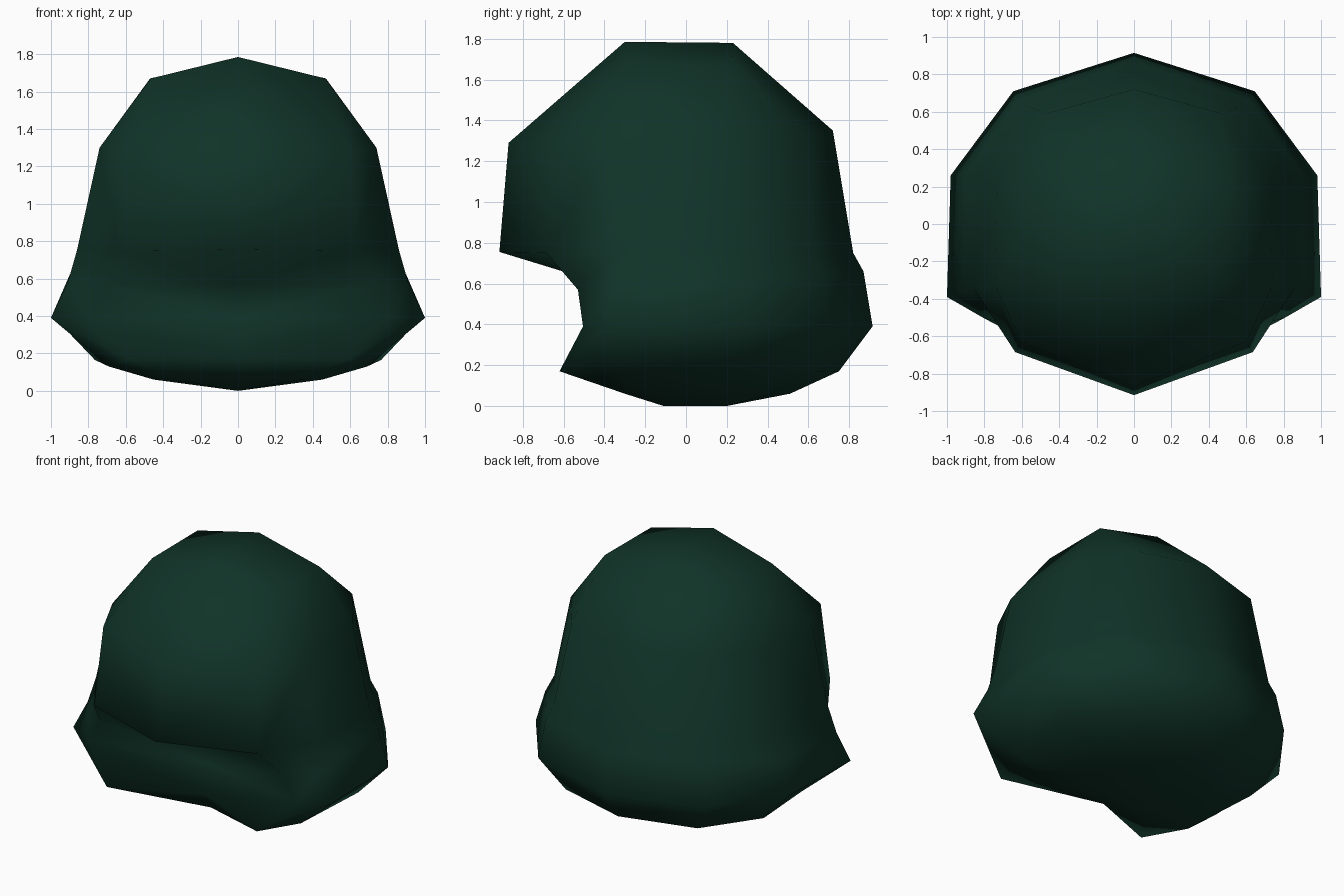
import bpy, bmesh

if "Cube" in bpy.data.objects:
    bpy.data.objects.remove(bpy.data.objects["Cube"])

# Half outlines of the shell, from the middle of the back round to the middle of the front
DOME = [
    [(0, .72, 1.35), (.47, .59, 1.34), (.73, .23, 1.31), (.74, -.33, 1.30), (.60, -.63, 1.29), (0, -.87, 1.29)],
    [(0, .82, .75), (.58, .635, .75), (.83, .27, .75), (.86, -.34, .755), (.635, -.685, .75), (0, -.915, .755)],
]
COLLAR = [
    [(0, .87, .66), (.62, .66, .66), (.90, .27, .62), (.91, -.36, .58), (.70, -.53, .57), (0, -.31, .57)],
    [(0, .915, .39), (.645, .71, .39), (.98, .26, .39), (1.0, -.39, .39), (.80, -.505, .39), (0, -.35, .39)],
    [(0, .75, .17), (.51, .60, .165), (.765, .235, .165), (.69, -.29, .13), (.58, -.62, .17), (0, -.36, .17)],
    [(0, .51, .06), (.30, .42, .06), (.45, .15, .06), (.45, -.12, .06), (.34, -.30, .06), (0, -.30, .06)],
]
CROWN = [(0, .23, 1.78), (.47, .225, 1.67), (.467, -.28, 1.67), (0, -.30, 1.785)]
KEEL = [(0, .20, 0), (0, -.11, 0)]

bm = bmesh.new()


def add(points):
    return [bm.verts.new(p) for p in points]


# Dome, brim underside and collar: bridge neighbouring outlines
rings = [add(r) for r in DOME + COLLAR]
for upper, lower in zip(rings, rings[1:]):
    for i in range(5):
        bm.faces.new((upper[i], lower[i], lower[i + 1], upper[i + 1]))

# Crown cap: two side corners serve two columns each
cap = add(CROWN)
bm.faces.new(cap)
ring = rings[0]
column = [cap[0], cap[1], cap[1], cap[2], cap[2], cap[3]]
for i in range(5):
    face = [column[i], ring[i], ring[i + 1]]
    if column[i + 1] is not column[i]:
        face.append(column[i + 1])
    bm.faces.new(face)

# Closed base around a short keel
back, front = add(KEEL)
ring = rings[-1]
for i in range(5):
    if i == 2:
        bm.faces.new((ring[2], back, front, ring[3]))
    else:
        bm.faces.new((ring[i], back if i < 2 else front, ring[i + 1]))

# Mirror the half to the other side and weld the seam
copy = bmesh.ops.duplicate(bm, geom=bm.verts[:] + bm.edges[:] + bm.faces[:])["geom"]
for v in copy:
    if isinstance(v, bmesh.types.BMVert):
        v.co.x = -v.co.x
bmesh.ops.remove_doubles(bm, verts=bm.verts[:], dist=0.0005)
bmesh.ops.recalc_face_normals(bm, faces=bm.faces[:])
for f in bm.faces:
    f.smooth = True

mesh = bpy.data.meshes.new("helmet_shell")
bm.to_mesh(mesh)
bm.free()
green = bpy.data.materials.new("dark green")
green.diffuse_color = (.005, .033, .021, 1)
green.use_nodes = True
green.node_tree.nodes["Principled BSDF"].inputs["Base Color"].default_value = green.diffuse_color
mesh.materials.append(green)
bpy.context.collection.objects.link(bpy.data.objects.new("helmet_shell", mesh))
